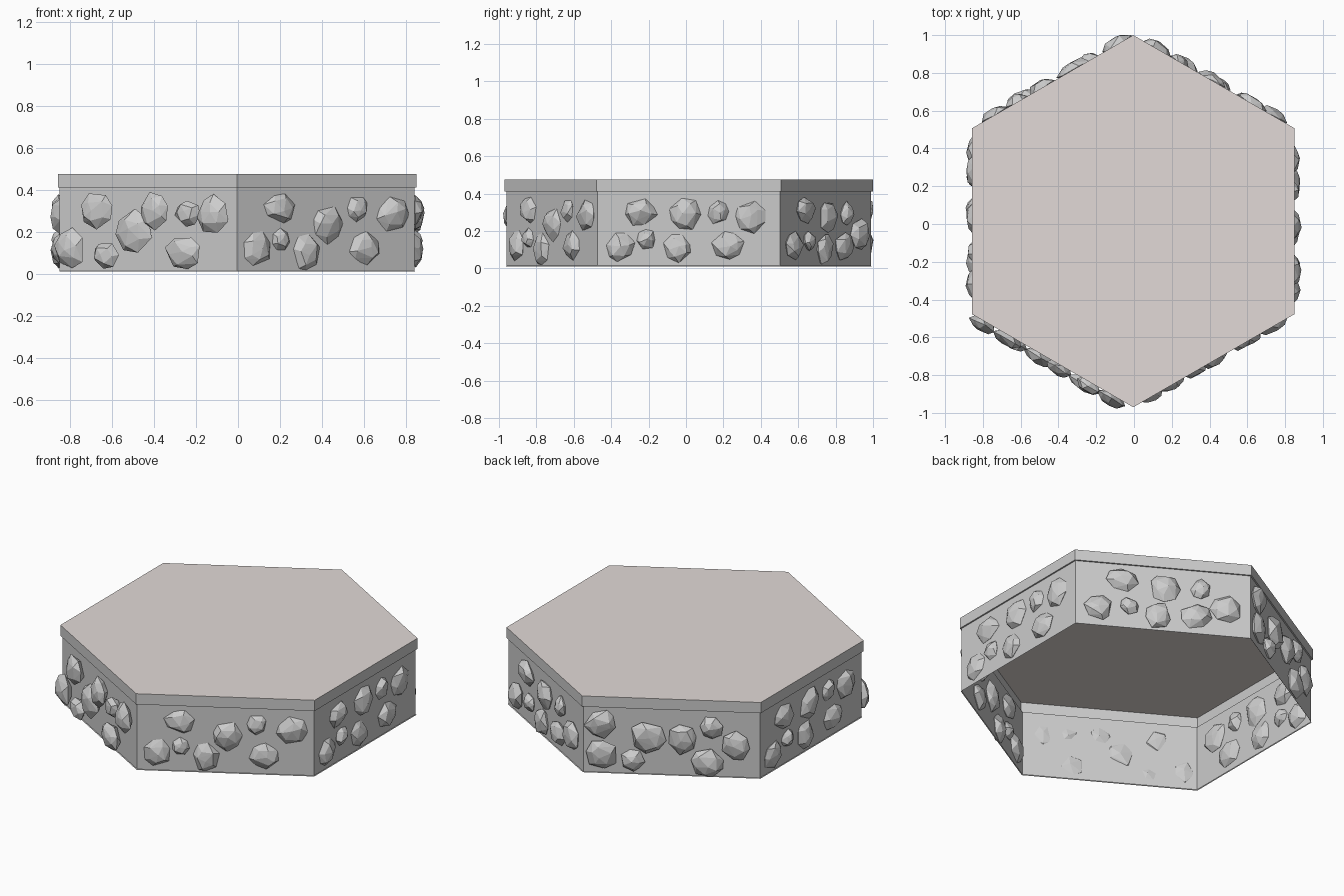
import bpy, bmesh, math, random
from mathutils import Vector

if "Cube" in bpy.data.objects:
    bpy.data.objects.remove(bpy.data.objects["Cube"])

random.seed(7)
CX, CY = -0.004, 0.015          # centre of the hexagon
APOTHEM = 0.845                 # wall distance from centre


def make_object(name, bm, mat=None):
    bmesh.ops.recalc_face_normals(bm, faces=bm.faces)
    mesh = bpy.data.meshes.new(name)
    bm.to_mesh(mesh)
    bm.free()
    obj = bpy.data.objects.new(name, mesh)
    bpy.context.collection.objects.link(obj)
    if mat:
        mesh.materials.append(mat)
    return obj


def hex_ring(bm, radius, z):
    return [bm.verts.new((CX + radius * math.cos(math.radians(30 + 60 * i)),
                          CY + radius * math.sin(math.radians(30 + 60 * i)), z))
            for i in range(6)]


def hex_shell(name, profile):
    bm = bmesh.new()
    rings = [hex_ring(bm, r, z) for r, z in profile]
    for a, b in zip(rings, rings[1:]):
        for i in range(6):
            j = (i + 1) % 6
            bm.faces.new((a[i], a[j], b[j], b[i]))
    return make_object(name, bm)


# Open-bottomed wall and overhanging rim of the top
hex_shell("hex_wall", [(0.979, 0.01), (0.975, 0.014), (0.975, 0.41)])
hex_shell("top_rim", [(0.975, 0.41), (0.985, 0.41), (0.985, 0.475)])

# Flat coloured top
top_mat = bpy.data.materials.new("warm_grey")
top_mat.diffuse_color = (0.76, 0.70, 0.68, 1)
top_mat.use_nodes = True
top_mat.node_tree.nodes["Principled BSDF"].inputs["Base Color"].default_value = top_mat.diffuse_color
bm = bmesh.new()
bm.faces.new(hex_ring(bm, 0.985, 0.475))
top = make_object("top_surface", bm, top_mat)
if top.data.polygons[0].normal.z < 0:
    top.data.flip_normals()

# Stone sizes (width, height) for the two arrangements
SIZE_A = [(.16, .17), (.11, .11), (.15, .18), (.18, .15), (.18, .19), (.12, .13), (.18, .19), (.18, .16)]
SIZE_B = [(.17, .19), (.14, .13), (.20, .18), (.19, .17), (.20, .21), (.16, .19), (.14, .13), (.17, .19)]

# Stone positions (along the wall, height) on each wall
SPOTS_SIDE = [(-.37, .11), (-.23, .155), (-.06, .11), (-.26, .30), (-.02, .29), (.16, .30), (.33, .27), (.21, .12)]
SPOTS_FRONT_RIGHT = [(-.38, .12), (-.25, .16), (-.105, .10), (-.25, .31), (.01, .23), (.17, .31), (.37, .28), (.22, .12)]
SPOTS_BACK_RIGHT = [(-.36, .12), (-.19, .15), (-.03, .10), (-.23, .31), (.01, .28), (.21, .29), (.35, .18), (.18, .12)]
SPOTS_FRONT_LEFT = [(-.415, .12), (-.22, .09), (.21, .10), (-.265, .30), (-.07, .20), (.05, .30), (.23, .29), (.37, .28)]
SPOTS_BACK_LEFT = [(-.385, .125), (-.215, .095), (.195, .10), (-.39, .31), (-.13, .24), (.065, .24), (.22, .31), (.355, .21)]

# name, wall direction in degrees, outward shift, spots, sizes
WALLS = [("right", 0, 0.0, SPOTS_SIDE, SIZE_A),
         ("back_right", 60, 0.008, SPOTS_BACK_RIGHT, SIZE_A),
         ("back_left", 120, 0.010, SPOTS_BACK_LEFT, SIZE_B),
         ("left", 180, 0.0, SPOTS_SIDE, SIZE_A),
         ("front_left", 240, 0.028, SPOTS_FRONT_LEFT, SIZE_B),
         ("front_right", 300, -0.002, SPOTS_FRONT_RIGHT, SIZE_A)]


def add_stone(bm, centre, normal, tangent, w, h, depth):
    # Faceted pebble: hull of a rim, two smaller rings and two peaks
    verts = []
    for count, radius, d in ((7, 1.0, 0.0), (5, 0.66, 0.72), (5, 0.66, -0.72),
                             (1, 0.15, 1.0), (1, 0.15, -1.0)):
        start = random.uniform(0, 2 * math.pi)
        for k in range(count):
            a = start + 2 * math.pi * (k + random.uniform(-.25, .25)) / count
            r = radius * random.uniform(.88, 1.08)
            p = (centre + tangent * (r * math.cos(a) * w / 2)
                 + Vector((0, 0, r * math.sin(a) * h / 2))
                 + normal * (depth * (d + random.uniform(-.15, .15))))
            p.z = max(p.z, 0.0)
            verts.append(bm.verts.new(p))
    result = bmesh.ops.convex_hull(bm, input=verts)
    loose = [g for g in result["geom_interior"] if isinstance(g, bmesh.types.BMVert)]
    bmesh.ops.delete(bm, geom=loose, context='VERTS')


# Stones set into each wall
for name, angle, shift, spots, sizes in WALLS:
    a = math.radians(angle)
    normal = Vector((math.cos(a), math.sin(a), 0))
    tangent = Vector((-math.sin(a), math.cos(a), 0))
    bm = bmesh.new()
    for (u, z), (w, h) in zip(spots, sizes):
        centre = Vector((CX, CY, z)) + normal * (APOTHEM + shift) + tangent * u
        add_stone(bm, centre, normal, tangent, w, h, 0.026 + 0.08 * w)
    make_object(name + "_stones", bm)
